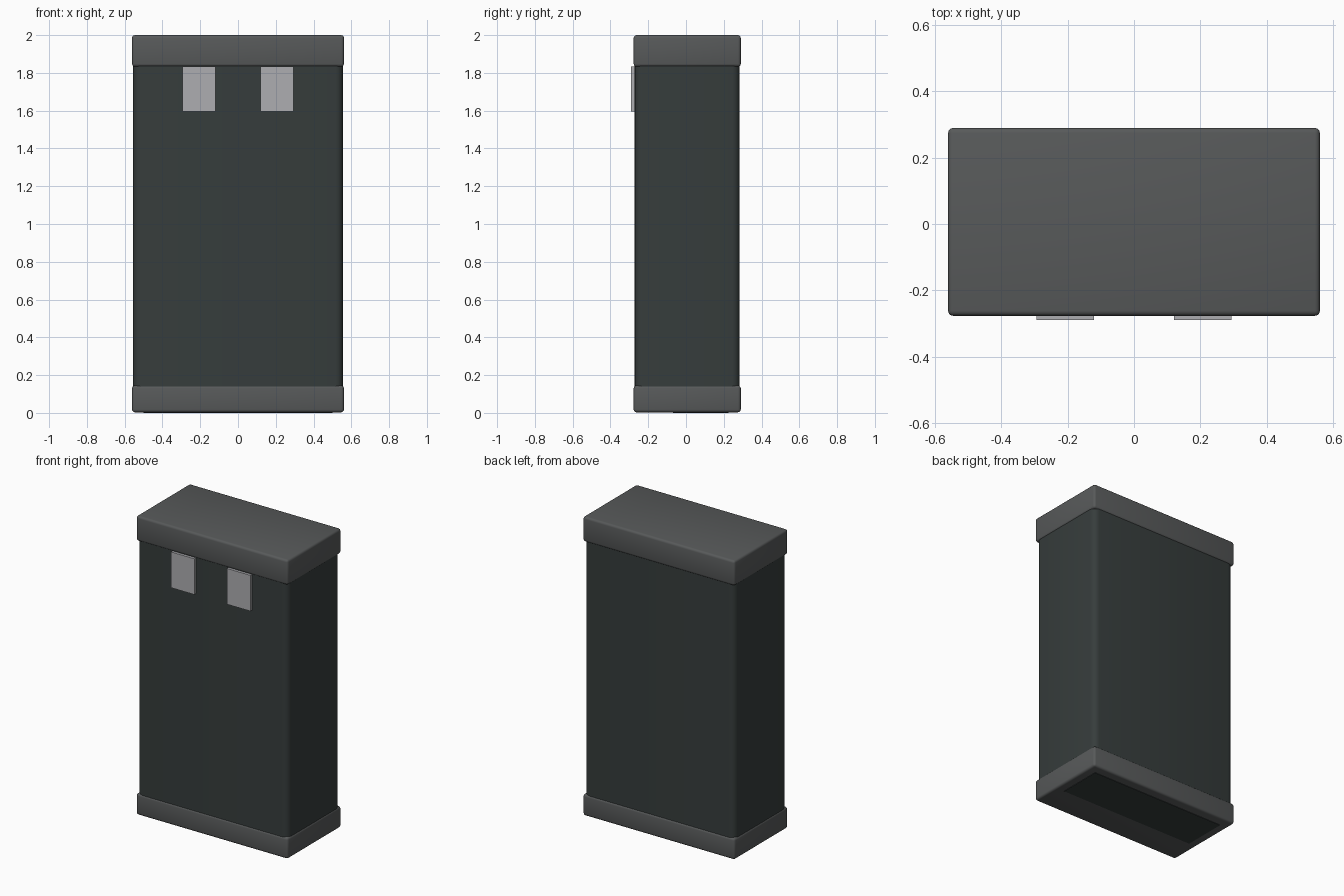
import bpy, bmesh

if "Cube" in bpy.data.objects:
    bpy.data.objects.remove(bpy.data.objects["Cube"])


def material(name, rgb):
    m = bpy.data.materials.new(name)
    m.diffuse_color = (*rgb, 1.0)
    m.use_nodes = True
    m.node_tree.nodes["Principled BSDF"].inputs["Base Color"].default_value = m.diffuse_color
    return m


DARK = material("dark green grey", (0.037, 0.046, 0.045))
GREY = material("mid grey", (0.096, 0.101, 0.102))
LIGHT = material("light grey", (0.42, 0.42, 0.44))


def box(name, lo, hi, mat, radius=0.0, segments=3, vertical_only=False):
    """Box between two corners, with optional rounded edges."""
    bm = bmesh.new()
    bmesh.ops.create_cube(bm, size=1.0)
    for v in bm.verts:
        for i in range(3):
            v.co[i] = lo[i] if v.co[i] < 0 else hi[i]
    if radius:
        edges = [e for e in bm.edges if not vertical_only
                 or abs(e.verts[0].co.z - e.verts[1].co.z) > 0.01]
        bmesh.ops.bevel(bm, geom=edges, offset=radius, segments=segments,
                        profile=0.5, affect='EDGES')
    mesh = bpy.data.meshes.new(name)
    bm.to_mesh(mesh)
    bm.free()
    mesh.materials.append(mat)
    ob = bpy.data.objects.new(name, mesh)
    bpy.context.collection.objects.link(ob)
    if radius:
        bpy.ops.object.select_all(action='DESELECT')
        ob.select_set(True)
        bpy.context.view_layer.objects.active = ob
        bpy.ops.object.shade_smooth_by_angle(angle=0.7)
    return ob


# Main body with rounded upright corners
box("body", (-0.556, -0.272, 0.02), (0.556, 0.284, 1.98), DARK, 0.04, 4, True)

# End caps
box("bottom_cap", (-0.561, -0.277, 0.003), (0.561, 0.29, 0.145), GREY, 0.015)
box("top_cap", (-0.561, -0.277, 1.833), (0.561, 0.29, 2.0), GREY, 0.015)

# Body colour showing through the underside
box("underside_patch", (-0.5, -0.07, 0.0), (0.5, 0.225, 0.008), DARK)

# Pair of light plates below the top cap
for side, label in ((-1, "left"), (1, "right")):
    x0, x1 = sorted((side * 0.12, side * 0.294))
    box(f"{label}_plate", (x0, -0.29, 1.596), (x1, -0.265, 1.835), LIGHT)
